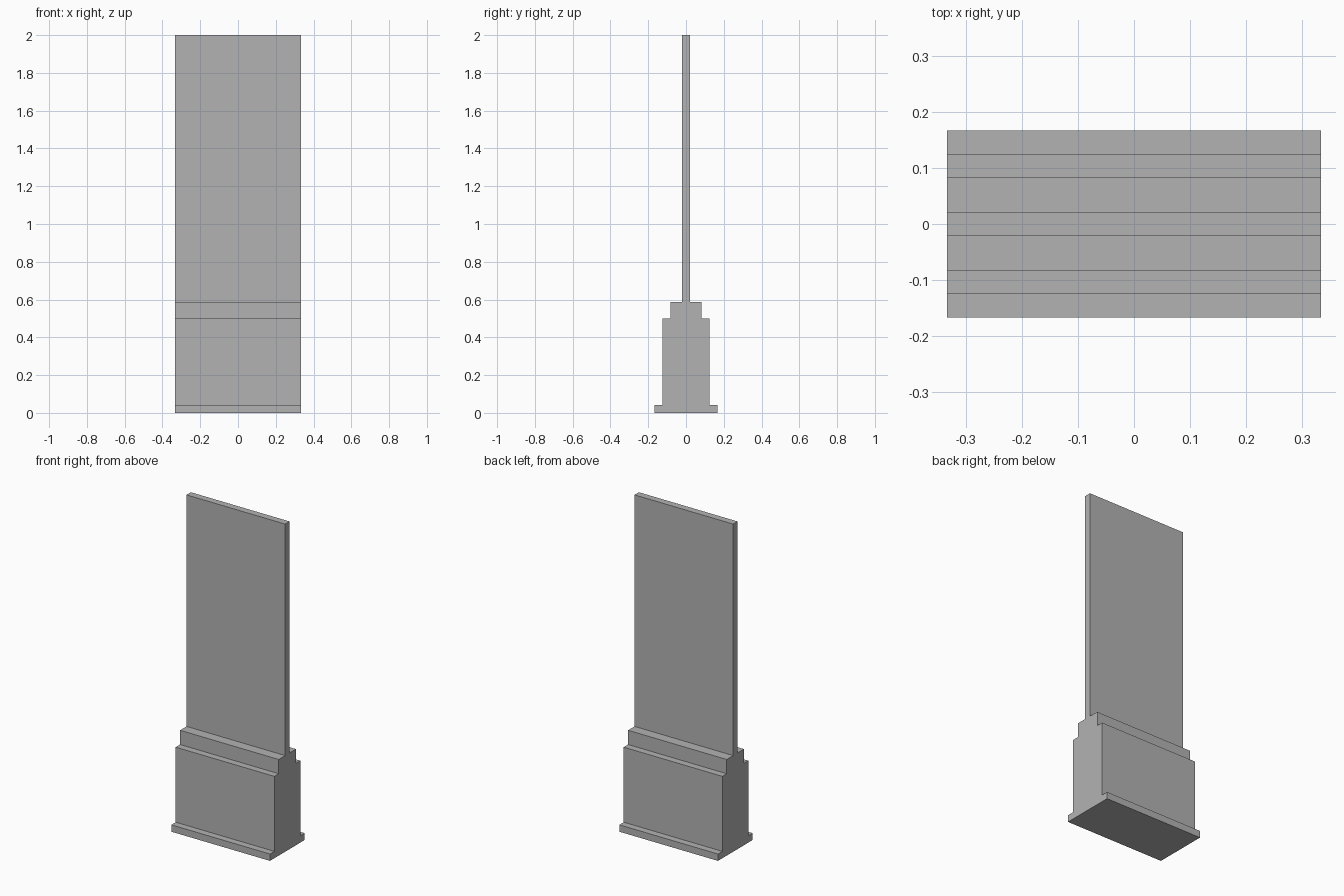
import bpy
import bmesh

if "Cube" in bpy.data.objects:
    bpy.data.objects.remove(bpy.data.objects["Cube"])

HALF_WIDTH = 0.333

stone = bpy.data.materials.new("plain_grey")
stone.diffuse_color = (0.45, 0.45, 0.45, 1.0)
stone.use_nodes = True
stone.node_tree.nodes["Principled BSDF"].inputs["Base Color"].default_value = stone.diffuse_color


def extrude_profile(name, half_profile):
    """Mirror a (y, z) half profile and extrude it along x."""
    outline = half_profile + [(-y, z) for y, z in reversed(half_profile)]
    bm = bmesh.new()
    face = bm.faces.new([bm.verts.new((-HALF_WIDTH, y, z)) for y, z in outline])
    ext = bmesh.ops.extrude_face_region(bm, geom=[face])
    moved = [v for v in ext["geom"] if isinstance(v, bmesh.types.BMVert)]
    bmesh.ops.translate(bm, verts=moved, vec=(2 * HALF_WIDTH, 0, 0))
    bmesh.ops.recalc_face_normals(bm, faces=bm.faces)
    mesh = bpy.data.meshes.new(name)
    bm.to_mesh(mesh)
    bm.free()
    mesh.materials.append(stone)
    obj = bpy.data.objects.new(name, mesh)
    bpy.context.collection.objects.link(obj)
    return obj


# Stepped plinth: foot, body and narrower cap in one section
extrude_profile("stepped_base", [
    (0.167, 0.0), (0.167, 0.042),
    (0.125, 0.042), (0.125, 0.5),
    (0.083, 0.5), (0.083, 0.587),
])

# Thin upright slab standing on the plinth
extrude_profile("upright_panel", [(0.021, 0.587), (0.021, 2.0)])
